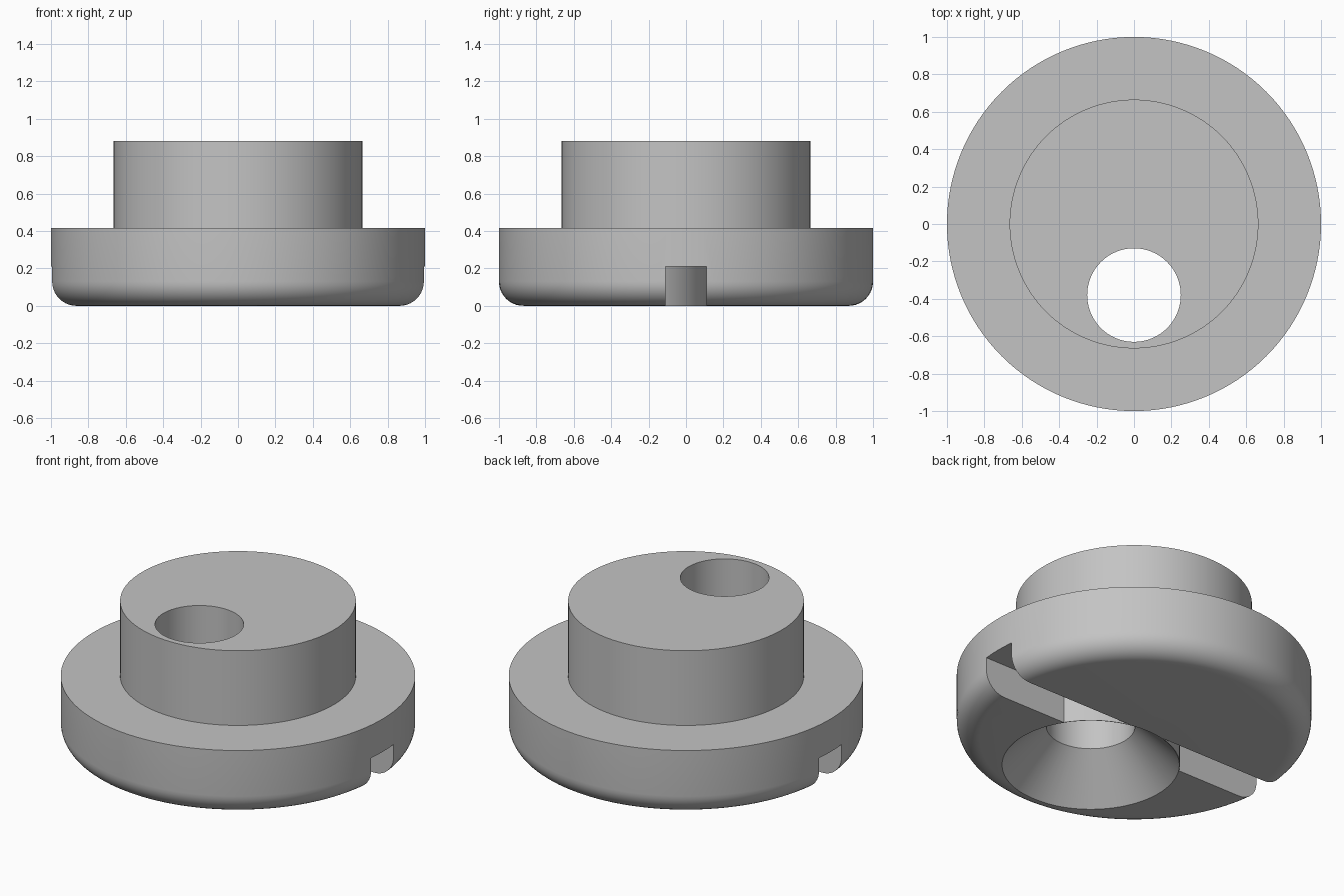
import bpy
import bmesh
import math
from mathutils import Vector

if "Cube" in bpy.data.objects:
    bpy.data.objects.remove(bpy.data.objects["Cube"], do_unlink=True)

HOLE_Y = -0.38

grey = bpy.data.materials.new("plain_grey")
grey.use_nodes = True
grey.diffuse_color = (0.55, 0.55, 0.55, 1)
grey.node_tree.nodes["Principled BSDF"].inputs["Base Color"].default_value = (0.55, 0.55, 0.55, 1)


def finish(name, bm):
    bmesh.ops.recalc_face_normals(bm, faces=bm.faces)
    mesh = bpy.data.meshes.new(name)
    bm.to_mesh(mesh)
    bm.free()
    mesh.materials.append(grey)
    obj = bpy.data.objects.new(name, mesh)
    bpy.context.collection.objects.link(obj)
    return obj


def lathe(name, profile, y=0.0, steps=128):
    """Stack rings of (radius, z) and cap both ends."""
    bm = bmesh.new()
    rings = []
    for r, z in profile:
        rings.append([bm.verts.new((r * math.cos(a), y + r * math.sin(a), z))
                      for a in (math.tau * i / steps for i in range(steps))])
    for low, high in zip(rings, rings[1:]):
        for i in range(steps):
            j = (i + 1) % steps
            bm.faces.new((low[i], low[j], high[j], high[i]))
    bm.faces.new(rings[0])
    bm.faces.new(rings[-1])
    return finish(name, bm)


def box(name, size, centre):
    bm = bmesh.new()
    bmesh.ops.create_cube(bm, size=1)
    bmesh.ops.scale(bm, vec=Vector(size), verts=bm.verts)
    bmesh.ops.translate(bm, vec=Vector(centre), verts=bm.verts)
    return finish(name, bm)


def subtract(target, cutter):
    mod = target.modifiers.new("cut", 'BOOLEAN')
    mod.operation = 'DIFFERENCE'
    mod.solver = 'EXACT'
    mod.object = cutter
    bpy.context.view_layer.objects.active = target
    bpy.ops.object.modifier_apply(modifier=mod.name)
    bpy.data.objects.remove(cutter, do_unlink=True)


# Flange with a rounded lower rim, and the round boss on top
fillet = 0.13
rim = [(1 - fillet + fillet * math.sin(t), fillet - fillet * math.cos(t))
       for t in (math.pi / 2 * i / 10 for i in range(11))]
body = lathe("flanged_bushing", rim + [(1, 0.415), (0.665, 0.415), (0.665, 0.88)])

# Slot across the underside, interrupted by a round collar about the hole
slot = box("slot_cutter", (2.4, 0.22, 0.41), (0, 0, 0.005))
subtract(slot, lathe("collar_keep", [(0.503, -0.5), (0.503, 0.5)], HOLE_Y))
subtract(body, slot)

# Offset through hole with a countersink underneath
subtract(body, lathe("hole_cutter", [(0.6, -0.1), (0.25, 0.25), (0.25, 1.0)], HOLE_Y))

# Smooth round walls, sharp edges
bpy.ops.object.select_all(action='DESELECT')
body.select_set(True)
bpy.context.view_layer.objects.active = body
bpy.ops.object.shade_smooth_by_angle(angle=math.radians(30))
